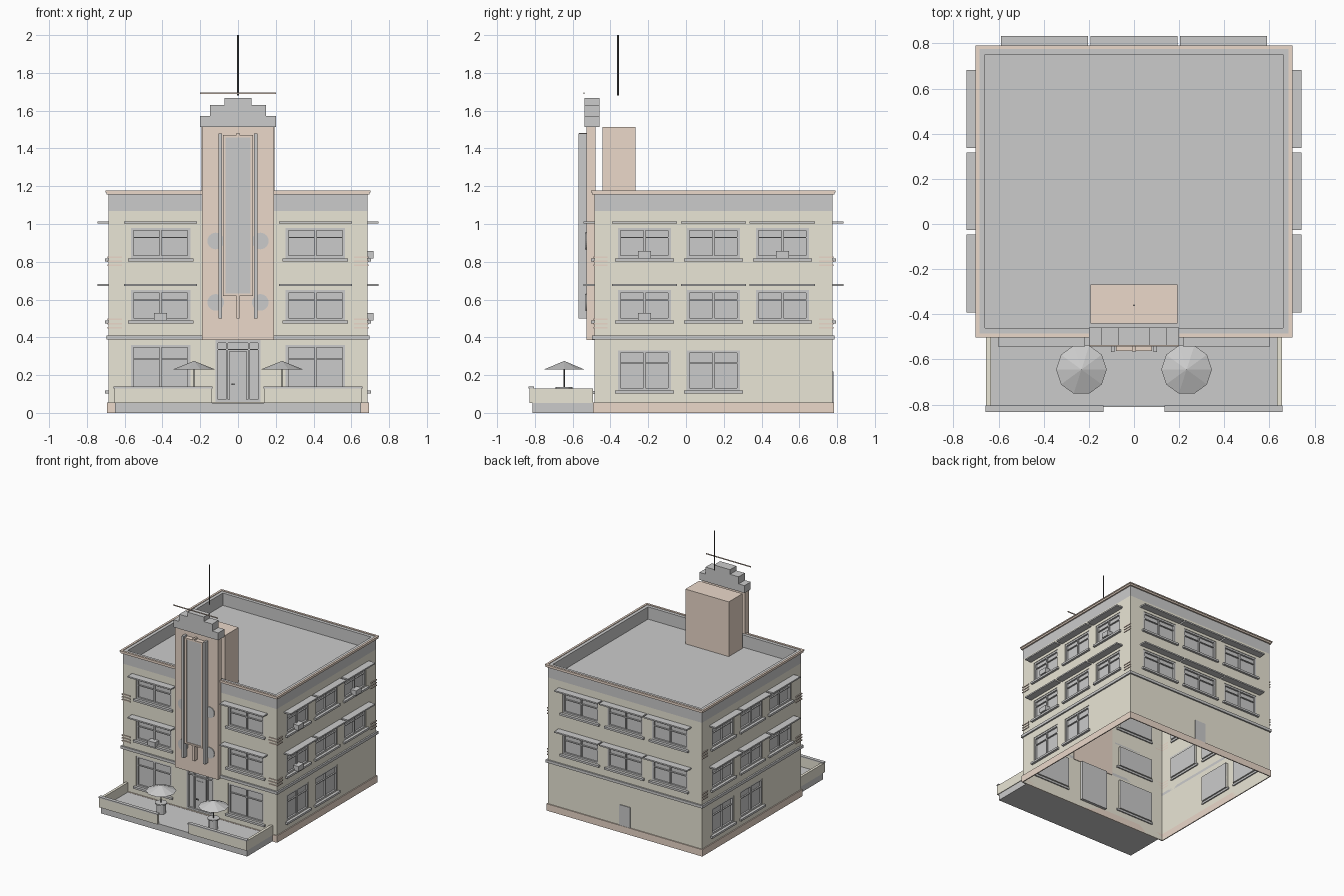
import bpy, bmesh, math
from mathutils import Matrix

if "Cube" in bpy.data.objects:
    bpy.data.objects.remove(bpy.data.objects["Cube"])

def material(name, c):
    m = bpy.data.materials.new(name)
    m.diffuse_color = (*c, 1)
    m.use_nodes = True
    m.node_tree.nodes["Principled BSDF"].inputs["Base Color"].default_value = m.diffuse_color
    return m

CREAM = material("cream_render", (0.82, 0.79, 0.67))
TERRA = material("terracotta", (0.83, 0.69, 0.59))
PALE = material("pale_trim", (0.82, 0.83, 0.80))
DARK = material("dark_metal", (0.12, 0.12, 0.12))

parts = {}  # name -> (bmesh, material)

def part(name, mat=None):
    if name not in parts:
        parts[name] = (bmesh.new(), mat)
    return parts[name][0]

def box(name, x0, x1, y0, y1, z0, z1, mat=None):
    m = Matrix.Translation(((x0 + x1) / 2, (y0 + y1) / 2, (z0 + z1) / 2))
    m = m @ Matrix.Diagonal((abs(x1 - x0), abs(y1 - y0), abs(z1 - z0), 1))
    bmesh.ops.create_cube(part(name, mat), size=1, matrix=m)

def cyl(name, x, y, z0, z1, r0, r1, n, mat=None, spin=0):
    m = Matrix.Translation((x, y, (z0 + z1) / 2)) @ Matrix.Rotation(spin, 4, 'Z')
    bmesh.ops.create_cone(part(name, mat), cap_ends=True, segments=n,
                          radius1=r0, radius2=r1, depth=z1 - z0, matrix=m)

# Wall-local coordinates: u runs left to right seen from outside, d is outward
CY, HX, HY = 0.145, 0.685, 0.63
SIDES = ("front", "right", "back", "left")
HALF = {"front": HX, "back": HX, "right": HY, "left": HY}

def pos(side, u, d):
    return {"front": (u, CY - HY - d), "right": (HX + d, CY + u),
            "back": (-u, CY + HY + d), "left": (-HX - d, CY - u)}[side]

def wbox(name, side, u0, u1, d0, d1, z0, z1, mat=None):
    (xa, ya), (xb, yb) = pos(side, u0, d0), pos(side, u1, d1)
    box(name, xa, xb, ya, yb, z0, z1, mat)

def ring(name, d0, d1, z0, z1, mat=None):
    for s in SIDES:
        h = HALF[s] + (d1 if s in ("front", "back") else d0)
        wbox(name, s, -h, h, d0, d1, z0, z1, mat)

openings = {s: [] for s in SIDES}

def glazing(side, u0, u1, z0, z1, mulls, transoms):
    openings[side].append((u0, u1, z0, z1))
    wbox("window_glass", side, u0, u1, -0.022, -0.018, z0, z1)
    t = 0.007
    for u in [u0 + t, u1 - t]:
        wbox("window_frames", side, u - t, u + t, -0.018, -0.004, z0, z1)
    for z in [z0 + t, z1 - t]:
        wbox("window_frames", side, u0 + 2 * t, u1 - 2 * t, -0.018, -0.004, z - t, z + t)
    for u in mulls:
        wbox("window_bars", side, u - 0.005, u + 0.005, -0.018, -0.006, z0 + 2 * t, z1 - 2 * t)
    for z in transoms:
        wbox("window_bars", side, u0 + 2 * t, u1 - 2 * t, -0.018, -0.007, z - 0.003, z + 0.003)

def window(side, u, w, z0, z1, transom, brow=0, ac=False):
    glazing(side, u - w / 2, u + w / 2, z0, z1, [u], [transom])
    wbox("window_sills", side, u - w / 2 - 0.016, u + w / 2 + 0.016, -0.01, 0.018, z0 - 0.016, z0, PALE)
    if brow:
        wbox("sun_canopies", side, u - brow / 2, u + brow / 2, 0, 0.058, z1 + 0.022, z1 + 0.033, PALE)
    if ac:
        wbox("air_conditioners", side, u - 0.034, u + 0.034, -0.015, 0.032, z0, z0 + 0.04, PALE)

# Upper floors of windows, with canopies and a few air conditioners
for floor, z in enumerate((0.488, 0.818)):
    for u in (-0.41, 0.41):
        window("front", u, 0.315, z, z + 0.162, z + 0.11, 0.385, floor == 0 and u < 0)
    for i in (-1, 0, 1):
        window("back", i * 0.397, 0.315, z, z + 0.162, z + 0.11, 0.385)
        for s in ("right", "left"):
            ac = s == "right" and (i == -1 or (i == 1 and floor == 1))
            window(s, i * 0.365, 0.28, z, z + 0.162, z + 0.11, 0.345, ac)
    # Speed lines at the corners
    for dz in (-0.037, -0.015, 0.007):
        for s in ("front", "right", "left"):
            for k in (-1, 1):
                h = HALF[s]
                wbox("corner_speed_lines", s, k * (h - 0.07), k * (h + 0.006), 0, 0.006,
                     z + dz - 0.004, z + dz + 0.004, TERRA)

# Ground floor windows and doors
for u in (-0.41, 0.41):
    window("front", u, 0.315, 0.115, 0.36, 0.285)
for s in ("right", "left"):
    for i in (-1, 0):
        window(s, i * 0.365, 0.28, 0.118, 0.33, 0.265)
glazing("front", -0.12, 0.12, 0.057, 0.385, [-0.058, 0.058], [0.335])
wbox("entrance_door", "front", -0.046, 0.046, -0.018, -0.01, 0.065, 0.328)
wbox("entrance_door", "front", -0.03, 0.03, -0.01, -0.007, 0.1, 0.3)
wbox("door_handle", "front", -0.035, -0.015, -0.007, 0.0, 0.148, 0.156, DARK)
wbox("back_door", "back", -0.048, 0.048, -0.005, 0.006, 0.055, 0.22)

# Walls: a grid of faces left open at each window, plus the reveals
bm = part("walls", CREAM)
for s in SIDES:
    us, zs = {-HALF[s], HALF[s]}, {0, 1.07}
    for o in openings[s]:
        us |= set(o[:2])
        zs |= set(o[2:])
    us, zs = sorted(us), sorted(zs)
    def quad(pts):
        bm.faces.new([bm.verts.new((*pos(s, u, d), z)) for u, d, z in pts])
    for a, b in zip(us, us[1:]):
        for c, e in zip(zs, zs[1:]):
            mu, mz = (a + b) / 2, (c + e) / 2
            if not any(o[0] < mu < o[1] and o[2] < mz < o[3] for o in openings[s]):
                quad([(a, 0, c), (b, 0, c), (b, 0, e), (a, 0, e)])
    for a, b, c, e in openings[s]:
        loop = [(a, c), (a, e), (b, e), (b, c)]
        for p, q in zip(loop, loop[1:] + loop[:1]):
            quad([(p[0], 0, p[1]), (p[0], -0.022, p[1]), (q[0], -0.022, q[1]), (q[0], 0, q[1])])
bmesh.ops.remove_doubles(bm, verts=bm.verts, dist=0.0002)

# Plinth, belt course, parapet, cornice and roof
ring("plinth", 0, 0.008, 0, 0.055, TERRA)
ring("belt_course", 0, 0.012, 0.388, 0.41, PALE)
ring("parapet", -0.025, 0, 1.07, 1.172, PALE)
ring("cornice", 0, 0.012, 1.155, 1.168, TERRA)
ring("cornice", 0, 0.017, 1.168, 1.177, TERRA)
box("roof", -0.665, 0.665, -0.465, 0.755, 1.065, 1.073)

# Tower with stepped crown
box("tower", -0.19, 0.19, -0.527, -0.48, 0.385, 1.513, TERRA)
for w, z0, z1 in ((0.2, 1.513, 1.573), (0.147, 1.573, 1.63), (0.072, 1.63, 1.667)):
    box("tower_crown", -w, w, -0.537, -0.458, z0, z1, PALE)
box("crown_light_bar", -0.2, 0.2, -0.543, -0.537, 1.689, 1.696, TERRA)
for k in (-1, 1):
    box("tower_fins", k * 0.086, k * 0.103, -0.568, -0.527, 0.5, 1.48, PALE)
    box("panel_frame", k * 0.066, k * 0.08, -0.563, -0.527, 0.62, 1.47, TERRA)
    for z in (0.585, 0.91):
        m = Matrix.Translation((k * 0.118, -0.529, z)) @ Matrix.Rotation(math.pi / 2, 4, 'X')
        bmesh.ops.create_cone(part("round_medallions"), cap_ends=True, segments=24,
                              radius1=0.044, radius2=0.044, depth=0.008, matrix=m)
for z in (0.62, 1.458):
    box("panel_frame", -0.066, 0.066, -0.563, -0.527, z, z + 0.012, TERRA)
box("tower_panel", -0.066, 0.066, -0.556, -0.527, 0.632, 1.458)
box("tower_centre_fin", -0.008, 0.008, -0.566, -0.527, 0.5, 0.62, TERRA)
box("tower_centre_fin", -0.008, 0.008, -0.566, -0.527, 1.47, 1.482, TERRA)

# Rooftop block and mast
box("rooftop_block", -0.193, 0.193, -0.442, -0.268, 1.073, 1.513, TERRA)
cyl("mast", 0, -0.36, 1.68, 2.0, 0.004, 0.004, 8, DARK)

# Terrace with low walls
box("terrace_slab", -0.65, 0.65, -0.812, -0.493, 0, 0.053)
for k in (-1, 1):
    box("terrace_walls", k * 0.634, k * 0.655, -0.808, -0.493, 0.053, 0.13, CREAM)
    box("terrace_walls", k * 0.138, k * 0.655, -0.828, -0.808, 0.053, 0.13, CREAM)
    box("terrace_coping", k * 0.135, k * 0.658, -0.833, -0.805, 0.13, 0.139, PALE)
    # Table and parasol
    x, y = k * 0.233, -0.645
    cyl("tables", x, y, 0.053, 0.128, 0.035, 0.035, 12, PALE)
    cyl("tables", x, y, 0.128, 0.137, 0.045, 0.045, 12, PALE)
    cyl("parasol_poles", x, y, 0.137, 0.265, 0.004, 0.004, 6, DARK)
    cyl("parasols", x, y, 0.23, 0.275, 0.112, 0.0, 10, None, math.pi / 10)

# Turn every collected part into an object
for name, (bm, mat) in parts.items():
    bmesh.ops.recalc_face_normals(bm, faces=bm.faces) if name != "walls" else None
    me = bpy.data.meshes.new(name)
    bm.to_mesh(me)
    bm.free()
    if mat:
        me.materials.append(mat)
    bpy.context.collection.objects.link(bpy.data.objects.new(name, me))
